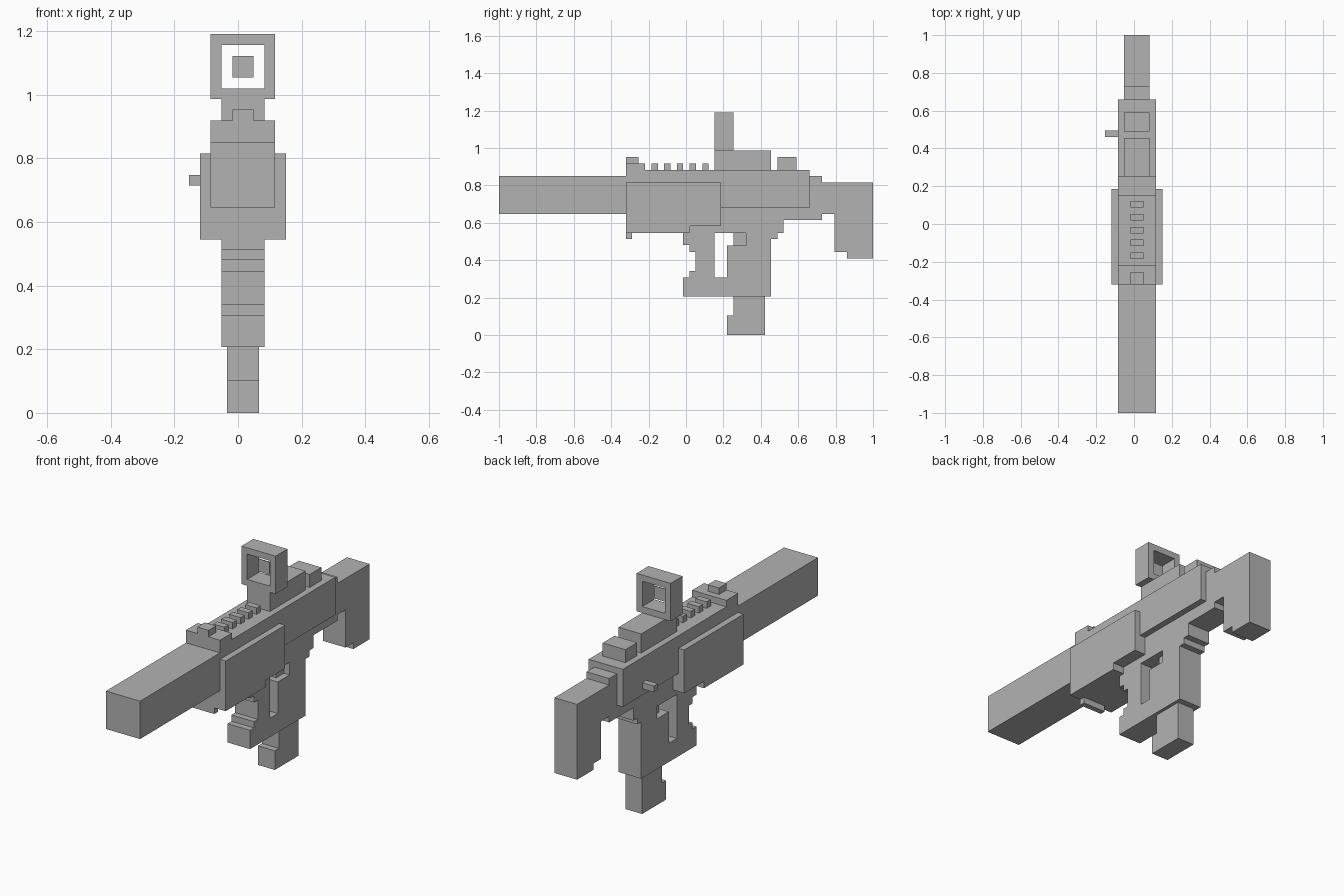
import bpy, bmesh
from mathutils import Vector

cube = bpy.data.objects.get("Cube")
if cube:
    bpy.data.objects.remove(cube, do_unlink=True)

grey = bpy.data.materials.new("plain_grey")
grey.use_nodes = True
colour = (0.45, 0.45, 0.45, 1)
grey.diffuse_color = colour
grey.node_tree.nodes["Principled BSDF"].inputs["Base Color"].default_value = colour

MID = 0.0155                       # centre plane of the body
AXES = {"x": lambda u, v, d: Vector((d, u, v)),
        "y": lambda u, v, d: Vector((u, d, v))}


def extrude(name, loops, lo, hi, axis="x"):
    """Fill closed outlines (first outer, rest holes) and extrude along an axis."""
    bm = bmesh.new()
    place = AXES[axis]
    edges = []
    for loop in loops:
        vs = [bm.verts.new(place(u, v, lo)) for u, v in loop]
        edges += [bm.edges.new((a, b)) for a, b in zip(vs, vs[1:] + vs[:1])]
    bmesh.ops.triangle_fill(bm, edges=edges, use_beauty=True)
    ext = bmesh.ops.extrude_face_region(bm, geom=bm.faces[:])
    moved = [g for g in ext["geom"] if isinstance(g, bmesh.types.BMVert)]
    bmesh.ops.translate(bm, verts=moved, vec=place(0, 0, hi - lo))
    bmesh.ops.recalc_face_normals(bm, faces=bm.faces[:])
    mesh = bpy.data.meshes.new(name)
    bm.to_mesh(mesh)
    bm.free()
    mesh.materials.append(grey)
    obj = bpy.data.objects.new(name, mesh)
    bpy.context.collection.objects.link(obj)
    return obj


def rect(u0, u1, v0, v1):
    return [(u0, v0), (u1, v0), (u1, v1), (u0, v1)]


def slab(name, loops, width):
    """Side profile, extruded evenly about the centre plane."""
    return extrude(name, loops, MID - width / 2, MID + width / 2)


def block(name, width, y0, y1, z0, z1):
    return slab(name, [rect(y0, y1, z0, z1)], width)


WIDE, NARROW, SMALL = 0.203, 0.135, 0.067

# Barrel and upper receiver
block("barrel", WIDE, -1, -0.31, 0.646, 0.85)
block("upper_receiver", WIDE, -0.32, 0.66, 0.68, 0.883)

# Handguard with a stepped underside
slab("handguard", [[(-0.32, 0.545), (0.018, 0.545), (0.018, 0.582),
                    (0.186, 0.582), (0.186, 0.815), (-0.32, 0.815)]], 0.27)
block("handguard_tab", NARROW, -0.32, -0.29, 0.512, 0.56)

# Lower receiver, grip and stock in one profile with a trigger opening
body = [(-0.016, 0.7), (-0.016, 0.48), (0.018, 0.48), (0.018, 0.445),
        (0.05, 0.445), (0.05, 0.342), (0.018, 0.342), (0.018, 0.308),
        (-0.016, 0.308), (-0.016, 0.207), (0.455, 0.207), (0.455, 0.512),
        (0.488, 0.512), (0.488, 0.545), (0.522, 0.545), (0.522, 0.614),
        (0.727, 0.614), (0.727, 0.646), (0.795, 0.646), (0.795, 0.444),
        (0.862, 0.444), (0.862, 0.41), (1, 0.41), (1, 0.815),
        (0.727, 0.815), (0.727, 0.85), (0.6, 0.85), (0.6, 0.7)]
opening = [(0.152, 0.308), (0.22, 0.308), (0.22, 0.478),
           (0.32, 0.478), (0.32, 0.545), (0.152, 0.545)]
slab("body_and_stock", [body, opening], NARROW)
block("trigger", SMALL, 0.254, 0.32, 0.478, 0.55)

# Magazine with a foot at its front edge
slab("magazine", [[(0.22, 0), (0.422, 0), (0.422, 0.22), (0.254, 0.22),
                   (0.254, 0.103), (0.22, 0.103)]], 0.1)

# Front sight and rail teeth
block("front_sight_base", WIDE, -0.32, -0.22, 0.84, 0.918)
block("front_sight_post", SMALL, -0.32, -0.255, 0.9, 0.953)
for i in range(5):
    y = -0.185 + i * 0.068
    block("rail_tooth", SMALL, y, y + 0.034, 0.87, 0.918)

# Optic: mount, open square frame and a thin aiming plate
block("optic_mount", NARROW, 0.152, 0.455, 0.87, 0.986)
extrude("optic_frame", [rect(MID - 0.1015, MID + 0.1015, 0.986, 1.19),
                        rect(MID - 0.0675, MID + 0.0675, 1.02, 1.156)],
        0.152, 0.253, "y")
block("aiming_plate", SMALL, 0.199, 0.203, 1.054, 1.122)

# Rear sight and side handle
block("rear_sight", NARROW, 0.49, 0.59, 0.87, 0.953)
extrude("side_handle", [rect(0.46, 0.494, 0.715, 0.748)], -0.154, -0.07)
